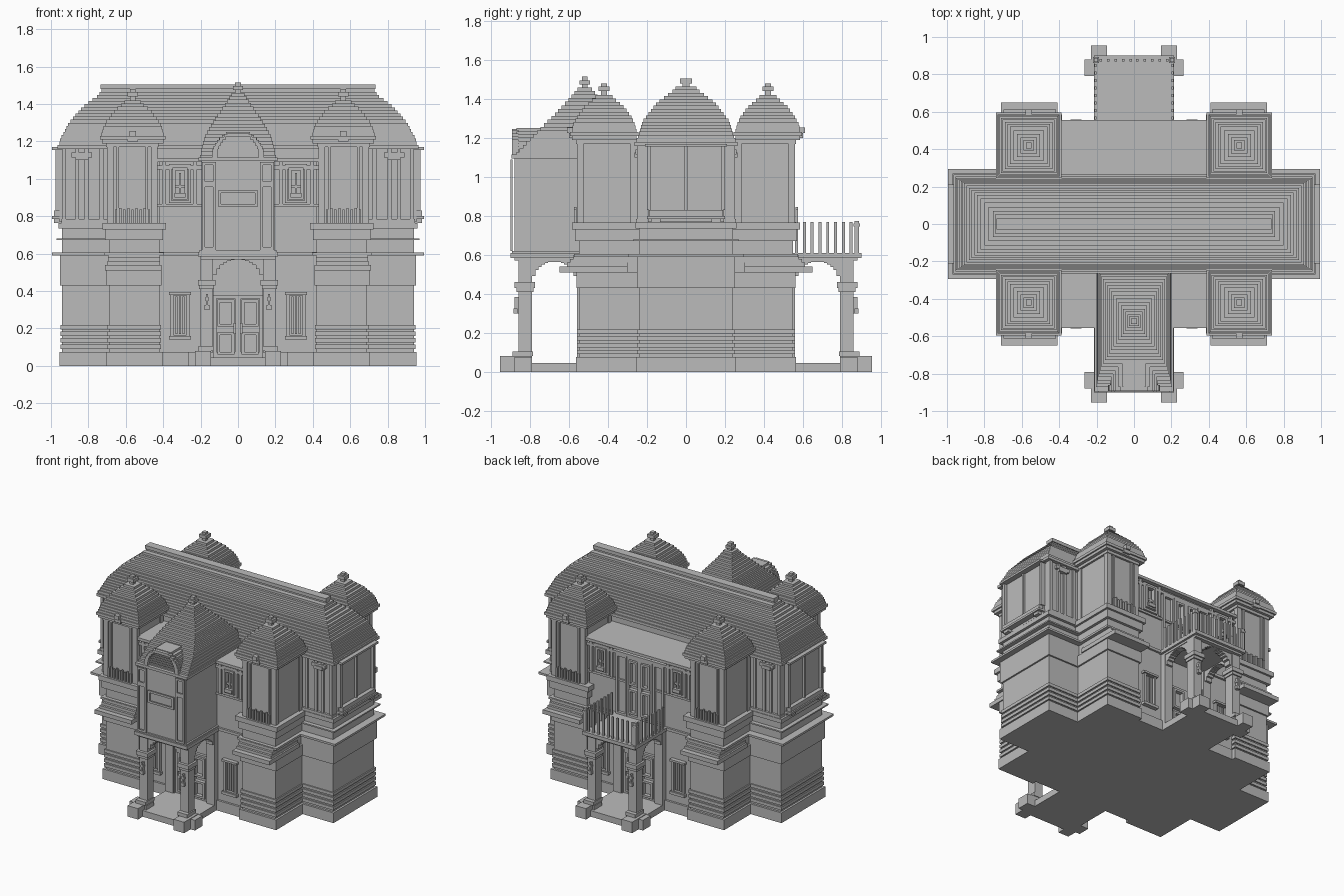
import bpy, bmesh, math

if "Cube" in bpy.data.objects:
    bpy.data.objects.remove(bpy.data.objects["Cube"])

stone = bpy.data.materials.new("grey_stone")
stone.use_nodes = True
GREY = (.5, .5, .5, 1)
stone.diffuse_color = GREY
stone.node_tree.nodes["Principled BSDF"].inputs["Base Color"].default_value = GREY


def part(name, boxes, mirror=""):
    """One object made of (x0, x1, y0, y1, z0, z1) boxes, mirrored about the origin."""
    bm = bmesh.new()
    for x0, x1, y0, y1, z0, z1 in boxes:
        corners = bmesh.ops.create_cube(bm, size=1)["verts"]
        for v in corners:
            v.co.x = x0 if v.co.x < 0 else x1
            v.co.y = y0 if v.co.y < 0 else y1
            v.co.z = z0 if v.co.z < 0 else z1
    mesh = bpy.data.meshes.new(name)
    bm.to_mesh(mesh)
    bm.free()
    mesh.materials.append(stone)
    obj = bpy.data.objects.new(name, mesh)
    bpy.context.collection.objects.link(obj)
    if mirror:
        mod = obj.modifiers.new("mirror", "MIRROR")
        mod.use_axis = [axis in mirror for axis in "XYZ"]
        mod.use_mirror_merge = False
    return obj


def grown(plan, grow, low, high):
    """A storey or moulding: the floor plan pushed outwards by grow."""
    x0, x1, y0, y1 = plan
    return (x0 - grow, x1 + grow, y0 - grow, y1 + grow, low, high)


def centred(x, y, half_x, half_y):
    return (x - half_x, x + half_x, y - half_y, y + half_y)


def stepped(keys, count):
    """Stack of slabs whose plan is interpolated between (height, plan) keys."""
    bottom, top = keys[0][0], keys[-1][0]
    rise = (top - bottom) / count
    slabs = []
    for i in range(count):
        z = bottom + rise * (i + .5)
        for (za, a), (zb, b) in zip(keys, keys[1:]):
            if za <= z <= zb:
                t = (z - za) / (zb - za)
                plan = [p + (q - p) * t for p, q in zip(a, b)]
        slabs.append((*plan, z - rise / 2, z + rise / 2))
    return slabs


def arch(centre, radius, spring, top, count=14):
    """Stepped spandrel over a round opening: (start, end, low, high) strips."""
    width = 2 * radius / count
    for i in range(count):
        a = -radius + i * width
        mid = a + width / 2
        low = spring + math.sqrt(radius ** 2 - mid ** 2)
        yield centre + a, centre + a + width, low, top


def frame(x, y, half, low, high, bar=.015, deep=.02):
    """Window surround facing y, made of two jambs, a sill and a head."""
    back = y - .02
    front = y + deep
    return [(x - half, x - half + bar, back, front, low, high),
            (x + half - bar, x + half, back, front, low, high),
            (x - half, x + half, back, front, low, low + bar),
            (x - half, x + half, back, front, high - bar, high)]


MAIN = centred(0, 0, .94, .24)
TOWER = (.42, .69, .2, .55)
TURRET = (.43, .7, .25, .56)
CENTRE = centred(0, 0, .42, .52)

# Ground floor walls, plinths, stripes and mouldings
part("main_walls", [grown(MAIN, 0, 0, 1.17)])
part("centre_walls", [grown(CENTRE, 0, 0, 1.09)])
part("tower_walls", [grown(TOWER, 0, 0, .76)], "XY")
part("main_plinth", [grown(MAIN, .015, 0, .075)])
part("centre_plinth", [grown(CENTRE, .015, 0, .075)])
part("tower_plinth", [grown(TOWER, .015, 0, .075)], "XY")
stripes = [.09 + .035 * i for i in range(4)]
part("main_stripes", [grown(MAIN, .009, z, z + .023) for z in stripes])
part("tower_stripes", [grown(TOWER, .009, z, z + .023) for z in stripes], "XY")
part("main_corbel", [grown(MAIN, .012, .43, .59)])
part("main_ledge", [grown(MAIN, .055, .59, .605)])
part("main_string", [grown(MAIN, .03, .672, .682)])
part("main_cornice", [grown(MAIN, .02, .735, .765)])
part("tower_corbel", [grown(TOWER, .012, .43, .51)], "XY")
part("tower_shelf", [(.41, .71, .3, .65, .51, .54)], "XY")
part("tower_apron", stepped([(.54, (.415, .7, .3, .62)), (.6, (.42, .69, .3, .57))], 3), "XY")
part("tower_ledge", [grown(TOWER, .025, .59, .605)], "XY")
part("tower_string", [grown(TOWER, .02, .672, .73)], "XY")
part("tower_cornice", [grown(TOWER, .035, .73, .765)], "XY")
part("centre_band", [grown(CENTRE, .015, .59, .61)])
part("centre_cornice", [grown(CENTRE, .012, .85, .865),
                        grown(CENTRE, .02, 1.05, 1.07),
                        grown(CENTRE, .035, 1.09, 1.11)])

# Main stepped roof with its ridge
slope = [(1.2, .955, .25), (1.29, .91, .22), (1.38, .835, .15),
         (1.44, .755, .07), (1.465, .735, .045)]
part("main_eaves", [grown(MAIN, .025, 1.16, 1.18), grown(MAIN, .015, 1.18, 1.2)])
part("main_roof", stepped([(z, centred(0, 0, hx, hy)) for z, hx, hy in slope], 16))
part("roof_ridge", [grown(centred(0, 0, .73, .018), 0, 1.46, 1.48),
                    grown(centred(0, 0, .735, .03), 0, 1.48, 1.505)])

# Turrets: panelled walls, dome, finial, balcony pickets and bracket
part("turret_walls", [grown(TURRET, -.01, .76, 1.21)], "XY")
x0, x1, y0, y1 = TURRET
posts = [(x, x + .035, y, y + .035, .765, 1.2) for x in (x0, x1 - .035) for y in (y0, y1 - .035)]
posts += [(x, x + .015, y1 - .02, y1, .765, 1.17) for x in (x0 + .05, x1 - .065)]
part("turret_pilasters", posts, "XY")
part("turret_frieze", [grown(TURRET, .005, 1.17, 1.19)], "XY")
dome = [(1.23, .168), (1.27, .158), (1.31, .138), (1.36, .1), (1.4, .055), (1.42, .035)]
eaves = centred(.563, .42, .175, .175)
part("turret_eaves", [grown(eaves, -.01, 1.19, 1.21), grown(eaves, 0, 1.21, 1.23)], "XY")
part("turret_dome", stepped([(z, centred(.563, .42, r, r)) for z, r in dome], 11), "XY")
knob = centred(.563, .42, .02, .02)
part("turret_finial", [grown(knob, -.005, 1.42, 1.48), grown(knob, .008, 1.44, 1.465)], "XY")
rail = [(.47 + .022 * i, .482 + .022 * i, .562, .574, .765, .835 + .01 * (i % 2)) for i in range(9)]
part("turret_pickets", rail, "XY")
part("turret_bracket", [(.535, .59, .55, .6, 1.2, 1.225), (.545, .58, .55, .612, 1.225, 1.255),
                        (.505, .62, .55, .585, 1.195, 1.215)], "XY")

# Wing windows beside the turrets
wing = [(x, x + .02, .2, .252, .765, 1.16) for x in (.72, .8, .85, .92)]
wing += [(.7, .945, .2, .256, .765, .785), (.78, .89, .2, .26, 1.115, 1.14),
         (.8, .87, .2, .265, 1.1, 1.125)]
part("wing_windows", wing, "XY")

# End bay windows
bay = [(.9, .955, 0, .195, .77, 1.16), (.9, .995, 0, .2, .785, .8),
       (.9, .985, 0, .19, .8, .83), (.9, .995, 0, .21, 1.155, 1.17),
       (.9, .975, .18, .2, .83, 1.155), (.9, .968, 0, .008, .83, 1.155),
       (.9, .985, .13, .18, .765, .785)]
part("end_bays", bay, "XY")

# Facade windows on both floors
lower = frame(.31, .52, .05, .15, .39)
lower += [(x, x + .012, .5, .53, .17, .37) for x in (.285, .304, .323)]
part("lower_windows", lower + [(.25, .37, .5, .55, .14, .16), (.25, .37, .5, .55, .38, .395)], "XY")
upper = frame(.31, .52, .06, .87, 1.08) + frame(.31, .52, .04, .89, 1.06, deep=.03)
upper += [(.304, .316, .5, .545, .89, 1.03), (.28, .34, .5, .56, .9, .925),
          (.285, .335, .5, .54, .95, .965)]
part("upper_windows", upper, "XY")
part("facade_pilasters", [(x, x + .02, .5, .54, .865, 1.09) for x in (.22, .385)], "XY")

# Entrance doors
door = frame(.065, .52, .065, .04, .375) + frame(.065, .52, .045, .06, .18, deep=.028)
door += frame(.065, .52, .045, .21, .355, deep=.028)
door += [(.012, .025, .5, .56, .17, .23), (.13, .15, .5, .55, .04, .43)]
part("entrance_doors", door, "XY")

# Porches: floor, footings, columns, arches, deck and lanterns
part("porch_floor", [(-.2, .2, .5, .9, 0, .045)], "Y")
part("porch_footing", [(.145, .23, .79, .955, 0, .08), (.13, .265, .79, .88, 0, .075),
                       (.13, .21, .785, .89, .08, .105)], "XY")
part("porch_column", [(.135, .2, .79, .86, .04, .58), (.12, .215, .775, .88, .43, .46),
                      (.128, .208, .782, .87, .41, .43), (.135, .2, .5, .56, .04, .58)], "XY")
part("porch_front_arch", [(a, b, .8, .85, low, high) for a, b, low, high in arch(0, .135, .435, .58)], "Y")
part("porch_side_arch", [(.145, .195, a, b, low, high)
                         for a, b, low, high in arch(.675, .115, .45, .58)], "XY")
part("porch_deck", [(-.2, .2, .5, .88, .57, .59), (-.215, .215, .5, .9, .585, .61)], "Y")
lantern = [(.16, .172, .85, .88, .3, .385), (.152, .18, .865, .885, .3, .325),
           (.156, .176, .86, .88, .35, .365)]
part("porch_lantern", lantern, "XY")

# Back balcony pickets and glazed doors
pickets = [(.2, .212, .56 + .04 * i, .575 + .04 * i, .61, .77) for i in range(8)]
pickets += [(.01 + .04 * i, .025 + .04 * i, .87, .882, .61, .77) for i in range(5)]
pickets += [(.192, .215, .865, .888, .61, .775), (.188, .22, .861, .892, .745, .76)]
part("balcony_pickets", pickets, "X")
glass = frame(.05, .52, .05, .61, 1.05) + frame(.05, .52, .035, .64, .82, deep=.028)
glass += frame(.05, .52, .035, .85, 1.03, deep=.028) + frame(.15, .52, .045, .61, 1.05)
part("balcony_doors", glass, "X")

# Front upper room with framed facade
ROOM = (-.195, .195, -.88, -.3)
part("room_walls", [grown(ROOM, 0, .6, 1.11)])
part("room_base", [grown(ROOM, .012, .6, .62)])
part("room_cornice", [grown(ROOM, .015, 1.095, 1.115)])
part("room_pilasters", frame(.155, -.88, .037, .62, .97, deep=-.01) +
     frame(.155, -.88, .037, .97, 1.09, deep=-.01), "X")
part("room_plaque", frame(0, -.88, .105, .85, .94, deep=-.01))

# Room roof: stepped spire and barrel dormer
spire = [(1.11, (-.205, .205, -.88, -.24)), (1.22, (-.18, .18, -.775, -.27)),
         (1.32, (-.125, .125, -.675, -.36)), (1.41, (-.06, .06, -.59, -.45)),
         (1.46, (-.03, .03, -.55, -.49))]
part("room_spire", stepped(spire, 19))
part("spire_finial", [grown(centred(0, -.52, .015, .015), 0, 1.46, 1.515),
                      grown(centred(0, -.52, .026, .026), 0, 1.475, 1.495)])
vault, hood = [], []
for i in range(8):
    z = i / 8
    half = math.sqrt(1 - z ** 2)
    low, high = 1.11 + .13 * z, 1.11 + .13 * (z + 1 / 8)
    vault.append((-.11 * half, .11 * half, -.878, -.55, low - .005, high - .015))
    hood.append((-.13 * half, .13 * half, -.87, -.55, low, high + .01))
    vault += [(s * .125 * half - .015, s * .125 * half + .015, -.893, -.86, low, high)
              for s in (-1, 1)]
vault.append((-.055, .055, -.893, -.86, 1.225, 1.245))
part("dormer_vault", vault)
part("dormer_hood", hood)
